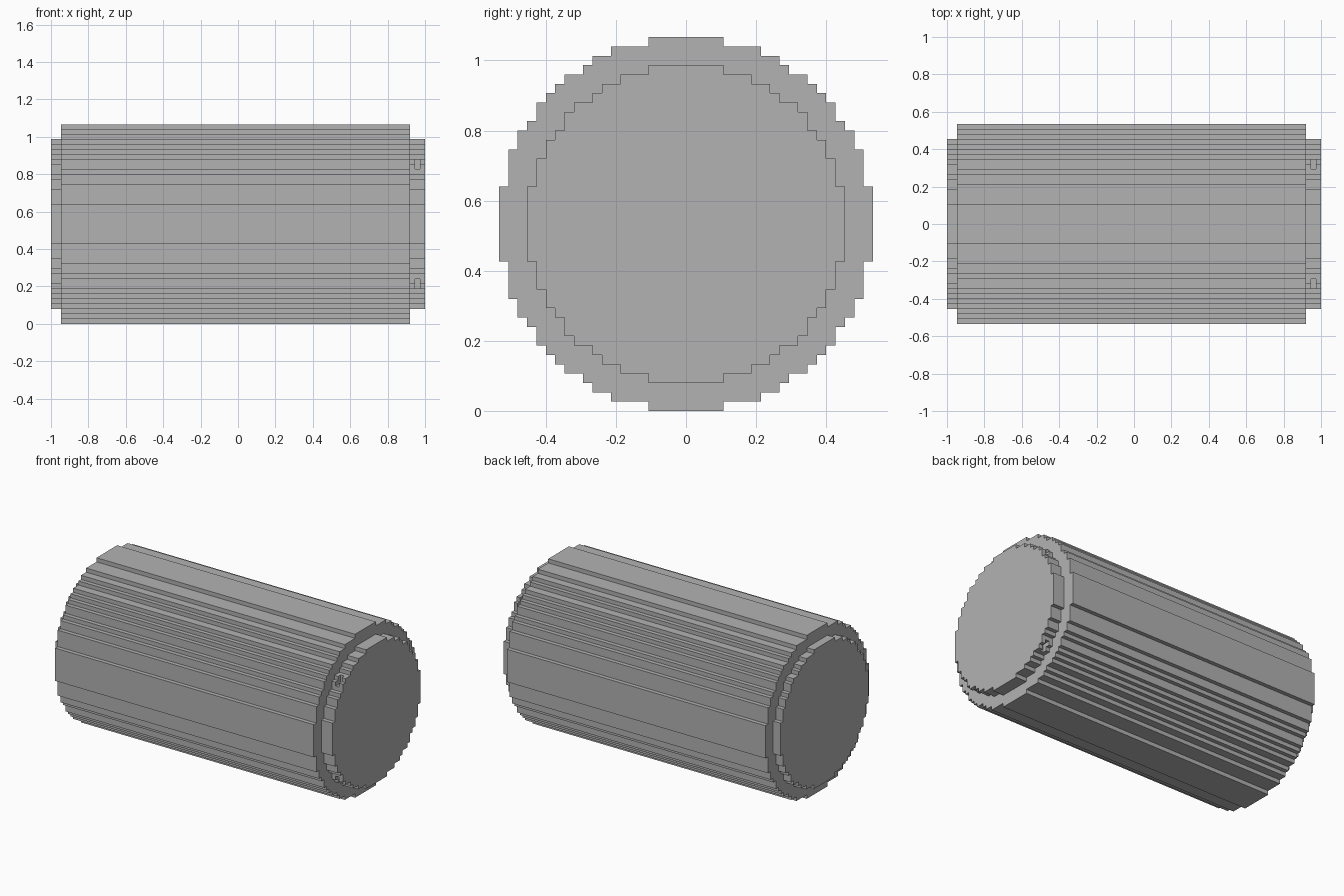
import bpy
import bmesh

cube = bpy.data.objects.get("Cube")
if cube:
    bpy.data.objects.remove(cube, do_unlink=True)

UNIT = 2 / 75      # size of one stair step
CENTRE_Z = 20 * UNIT

grey = bpy.data.materials.new("plain_grey")
colour = (0.448, 0.448, 0.448, 1)
grey.diffuse_color = colour
grey.use_nodes = True
grey.node_tree.nodes["Principled BSDF"].inputs["Base Color"].default_value = colour


def stepped_circle(corners):
    """Stair-step outline: one quarter of outer corners, turned four times."""
    quarter = []
    for i, (y, z) in enumerate(corners):
        quarter.append((y, z))
        if i + 1 < len(corners):
            quarter.append((y, corners[i + 1][1]))
    outline = []
    for _ in range(4):
        outline += quarter
        quarter = [(z, -y) for y, z in quarter]
    return outline


def mirrored(half):
    """Complete a quarter from its first half by swapping the two axes."""
    return half + [(z, y) for y, z in reversed(half)]


def prism(name, corners, start, end):
    """Extrude a stepped circle along x between two step counts."""
    bm = bmesh.new()
    verts = [bm.verts.new((start * UNIT, y * UNIT, CENTRE_Z + z * UNIT))
             for y, z in stepped_circle(corners)]
    face = bm.faces.new(verts)
    grown = bmesh.ops.extrude_face_region(bm, geom=[face], use_keep_orig=True)
    moved = [g for g in grown["geom"] if isinstance(g, bmesh.types.BMVert)]
    bmesh.ops.translate(bm, verts=moved, vec=((end - start) * UNIT, 0, 0))
    bmesh.ops.recalc_face_normals(bm, faces=bm.faces)
    mesh = bpy.data.meshes.new(name)
    bm.to_mesh(mesh)
    bm.free()
    mesh.materials.append(grey)
    obj = bpy.data.objects.new(name, mesh)
    bpy.context.collection.objects.link(obj)
    return obj


drum = mirrored([(4, 20), (8, 19), (10, 18), (11, 17), (13, 16), (14, 15)])
plug = mirrored([(4, 17), (7, 16), (9, 15), (10, 14), (12, 13)])
notched = mirrored([(4, 17), (7, 16), (9, 15), (10, 14), (11, 13)])

# Main drum
prism("drum", drum, -35.5, 34.5)
# Narrower ends, the left one with small notches on its diagonals
prism("right_end", plug, -37.5, -35.5)
prism("left_end_inner", plug, 34.5, 35.5)
prism("left_end_notched", notched, 35.5, 36.5)
prism("left_end_outer", plug, 36.5, 37.5)
